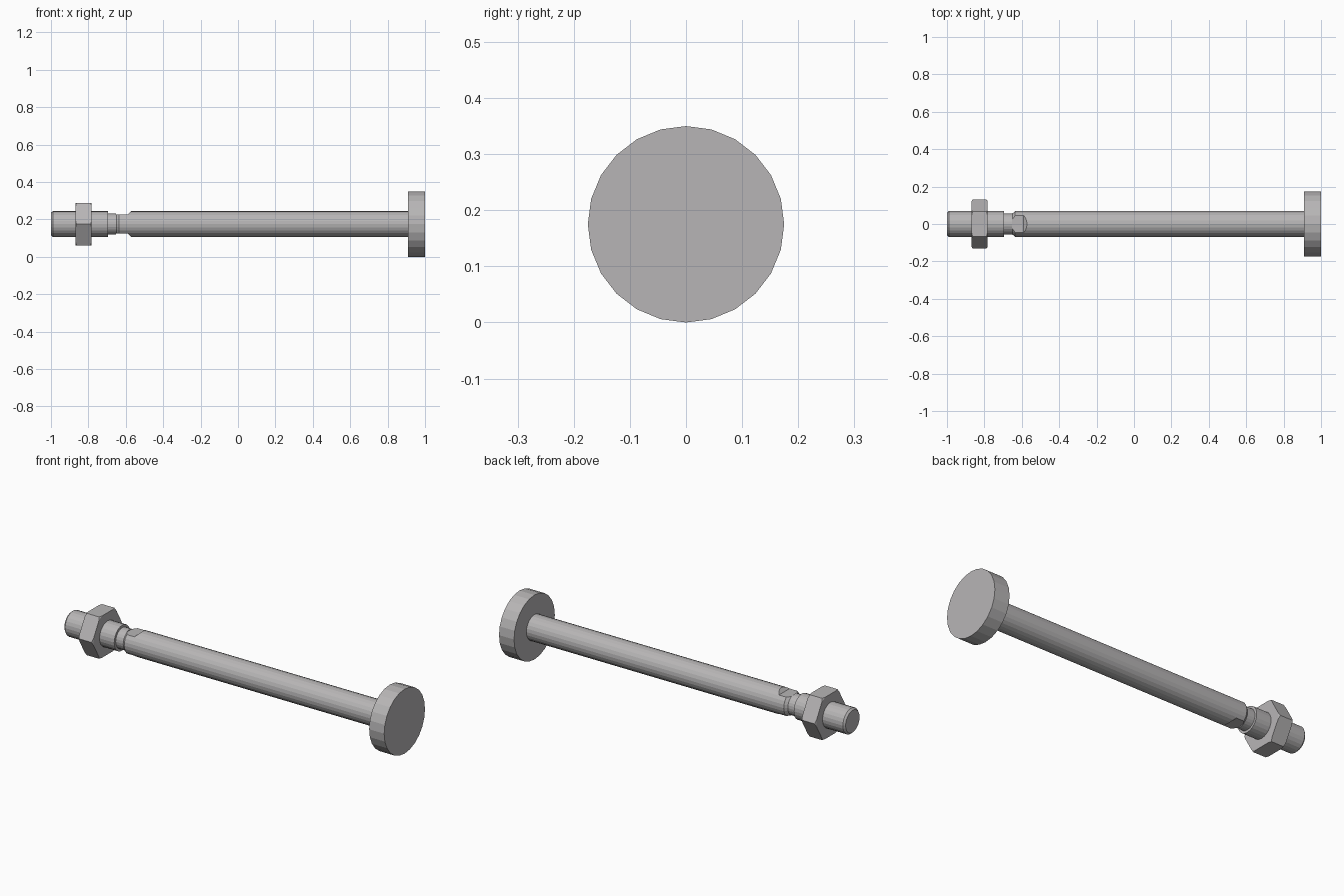
import bpy, bmesh, math

if "Cube" in bpy.data.objects:
    bpy.data.objects.remove(bpy.data.objects["Cube"])

AXIS_Z = 0.175

# Dark steel
steel = bpy.data.materials.new("steel")
steel.diffuse_color = (0.475, 0.463, 0.467, 1)
steel.use_nodes = True
steel.node_tree.nodes["Principled BSDF"].inputs["Base Color"].default_value = steel.diffuse_color


def mesh_object(name, bm):
    bmesh.ops.recalc_face_normals(bm, faces=bm.faces)
    mesh = bpy.data.meshes.new(name)
    bm.to_mesh(mesh)
    bm.free()
    mesh.materials.append(steel)
    obj = bpy.data.objects.new(name, mesh)
    obj.location.z = AXIS_Z
    bpy.context.collection.objects.link(obj)
    return obj


def lathe(name, profile, sides=24):
    """Revolve (x, radius) points around the x axis and cap both ends."""
    bm = bmesh.new()
    rings = []
    for x, r in profile:
        angles = [2 * math.pi * i / sides for i in range(sides)]
        rings.append([bm.verts.new((x, r * math.cos(a), r * math.sin(a))) for a in angles])
    for a, b in zip(rings, rings[1:]):
        for i in range(sides):
            j = (i + 1) % sides
            bm.faces.new((a[i], a[j], b[j], b[i]))
    bm.faces.new(rings[0])
    bm.faces.new(rings[-1])
    return mesh_object(name, bm)


def extrude_y(name, outline, half_width):
    """Extrude an (x, z) outline across y."""
    bm = bmesh.new()
    face = bm.faces.new([bm.verts.new((x, -half_width, z)) for x, z in outline])
    new = bmesh.ops.extrude_face_region(bm, geom=[face])["geom"]
    verts = [g for g in new if isinstance(g, bmesh.types.BMVert)]
    bmesh.ops.translate(bm, verts=verts, vec=(0, 2 * half_width, 0))
    # Close the starting side if the extrusion removed it
    bmesh.ops.holes_fill(bm, edges=[e for e in bm.edges if e.is_boundary])
    return mesh_object(name, bm)


def boolean(obj, tool, operation):
    tool.hide_render = True
    mod = obj.modifiers.new("cut", "BOOLEAN")
    mod.operation = operation
    mod.object = tool
    bpy.context.view_layer.objects.active = obj
    bpy.ops.object.modifier_apply(modifier=mod.name)
    bpy.data.objects.remove(tool)


# Rod with threaded stud, undercut neck and chamfered shoulder
rod = lathe("rod", [(-1, 0.06), (-0.99, 0.069), (-0.695, 0.069), (-0.695, 0.056),
                    (-0.65, 0.056), (-0.635, 0.069), (0.915, 0.069)])

# Wrench flats above and below, just behind the shoulder
for side in (1, -1):
    outline = [(-0.652, 0.051), (-0.59, 0.051), (-0.562, 0.079), (-0.562, 0.1), (-0.652, 0.1)]
    cutter = extrude_y("flat_cutter", [(x, side * z) for x, z in outline], 0.1)
    boolean(rod, cutter, "DIFFERENCE")

# Hexagonal lock nut with lightly chamfered corners
nut = lathe("lock_nut", [(-0.868, 0.131), (-0.783, 0.131)], sides=6)
envelope = lathe("nut_chamfer", [(-0.868, 0.122), (-0.861, 0.134),
                                 (-0.79, 0.134), (-0.783, 0.122)], sides=48)
boolean(nut, envelope, "INTERSECT")

# Round head disc
lathe("head_disc", [(0.91, 0.175), (1, 0.175)])
